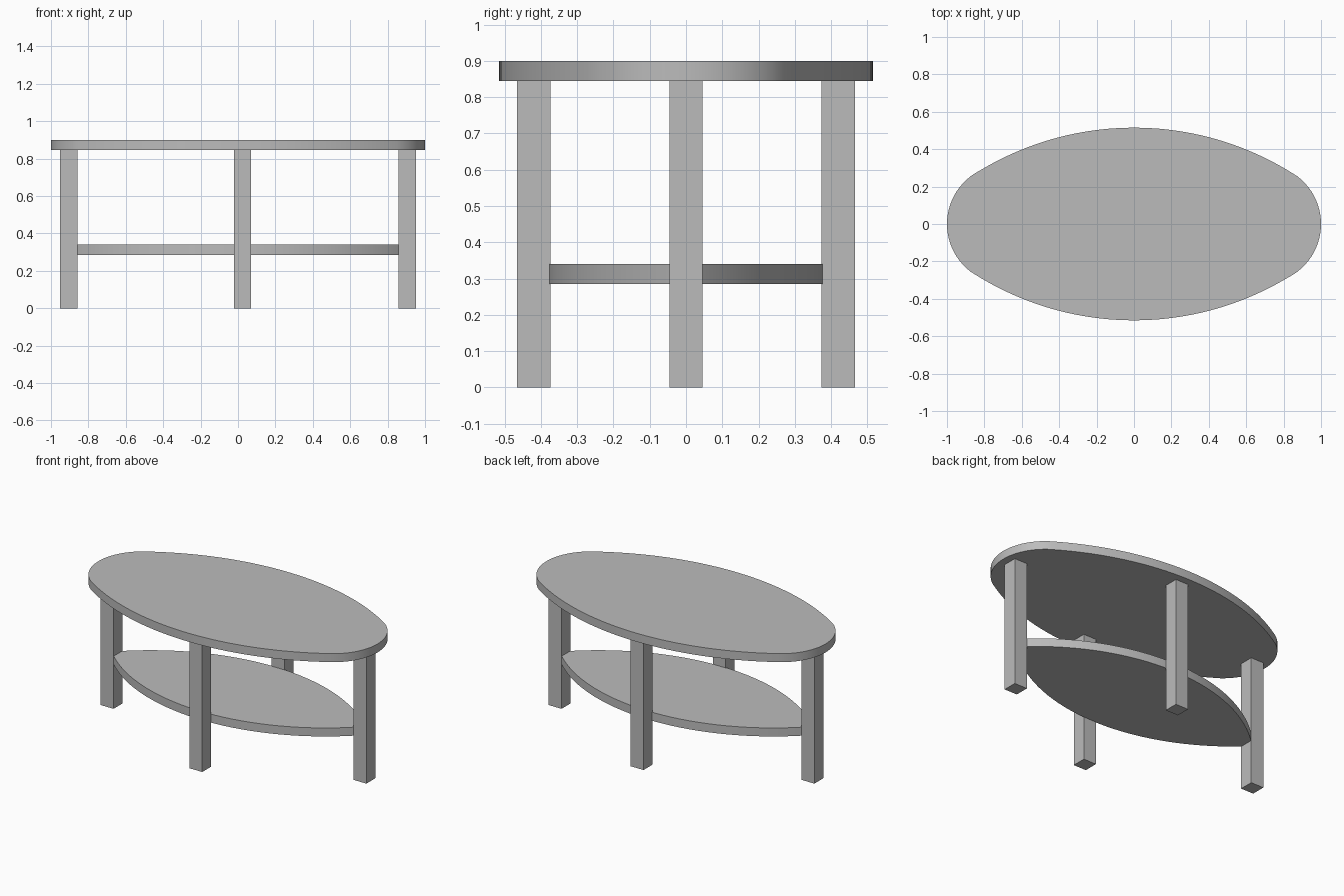
import bpy
import bmesh
from math import sin, cos, asin, atan2, pi, radians

old = bpy.data.objects.get("Cube")
if old:
    bpy.data.objects.remove(old, do_unlink=True)

# One plain grey finish
grey = bpy.data.materials.new("grey")
grey.use_nodes = True
colour = (0.5, 0.5, 0.5, 1)
grey.diffuse_color = colour
grey.node_tree.nodes["Principled BSDF"].inputs["Base Color"].default_value = colour


def arc(cx, cy, radius, start, end, steps):
    """Points along a circular arc, leaving out the last one."""
    angles = [start + (end - start) * i / steps for i in range(steps)]
    return [(cx + radius * cos(a), cy + radius * sin(a)) for a in angles]


def slab(name, outline, bottom, top):
    """Extrude a flat outline upwards into a board or post."""
    bm = bmesh.new()
    base = bm.faces.new([bm.verts.new((x, y, bottom)) for x, y in outline])
    side = bmesh.ops.extrude_face_region(bm, geom=[base])
    verts = [g for g in side["geom"] if isinstance(g, bmesh.types.BMVert)]
    bmesh.ops.translate(bm, verts=verts, vec=(0, 0, top - bottom))
    bmesh.ops.recalc_face_normals(bm, faces=bm.faces)
    mesh = bpy.data.meshes.new(name)
    bm.to_mesh(mesh)
    bm.free()
    mesh.materials.append(grey)
    obj = bpy.data.objects.new(name, mesh)
    bpy.context.collection.objects.link(obj)
    return obj


def smooth(obj):
    bpy.ops.object.select_all(action="DESELECT")
    obj.select_set(True)
    bpy.context.view_layer.objects.active = obj
    bpy.ops.object.shade_smooth_by_angle(angle=radians(30))


TOP_Z, UNDER_Z = 0.90, 0.845

# Table top: two long arcs joined tangentially by two small end arcs
half_width, big, small = 0.515, 1.596, 0.32
end_x, big_y = 1 - small, big - half_width
join = atan2(big_y, end_x)
outline = (arc(end_x, 0, small, -join, join, 24)
           + arc(0, -big_y, big, join, pi - join, 40)
           + arc(-end_x, 0, small, pi - join, pi + join, 24)
           + arc(0, big_y, big, pi + join, 2 * pi - join, 40))
smooth(slab("table_top", outline, UNDER_Z, TOP_Z))

# Shelf: pointed lens whose tips end inside the end legs
tip, depth = 0.905, 0.378
radius = (tip ** 2 + depth ** 2) / (2 * depth)
half = asin(tip / radius)
offset = radius - depth
lens = (arc(0, -offset, radius, pi / 2 - half, pi / 2 + half, 40)
        + arc(0, offset, radius, 1.5 * pi - half, 1.5 * pi + half, 40))
smooth(slab("shelf", lens, 0.285, 0.34))

# Four square legs
legs = {"left_leg": (0.905, 0), "right_leg": (-0.905, 0),
        "front_leg": (0.024, -0.42), "back_leg": (0.024, 0.42)}
r = 0.046
for name, (x, y) in legs.items():
    corners = [(x - r, y - r), (x + r, y - r), (x + r, y + r), (x - r, y + r)]
    slab(name, corners, 0, UNDER_Z)
